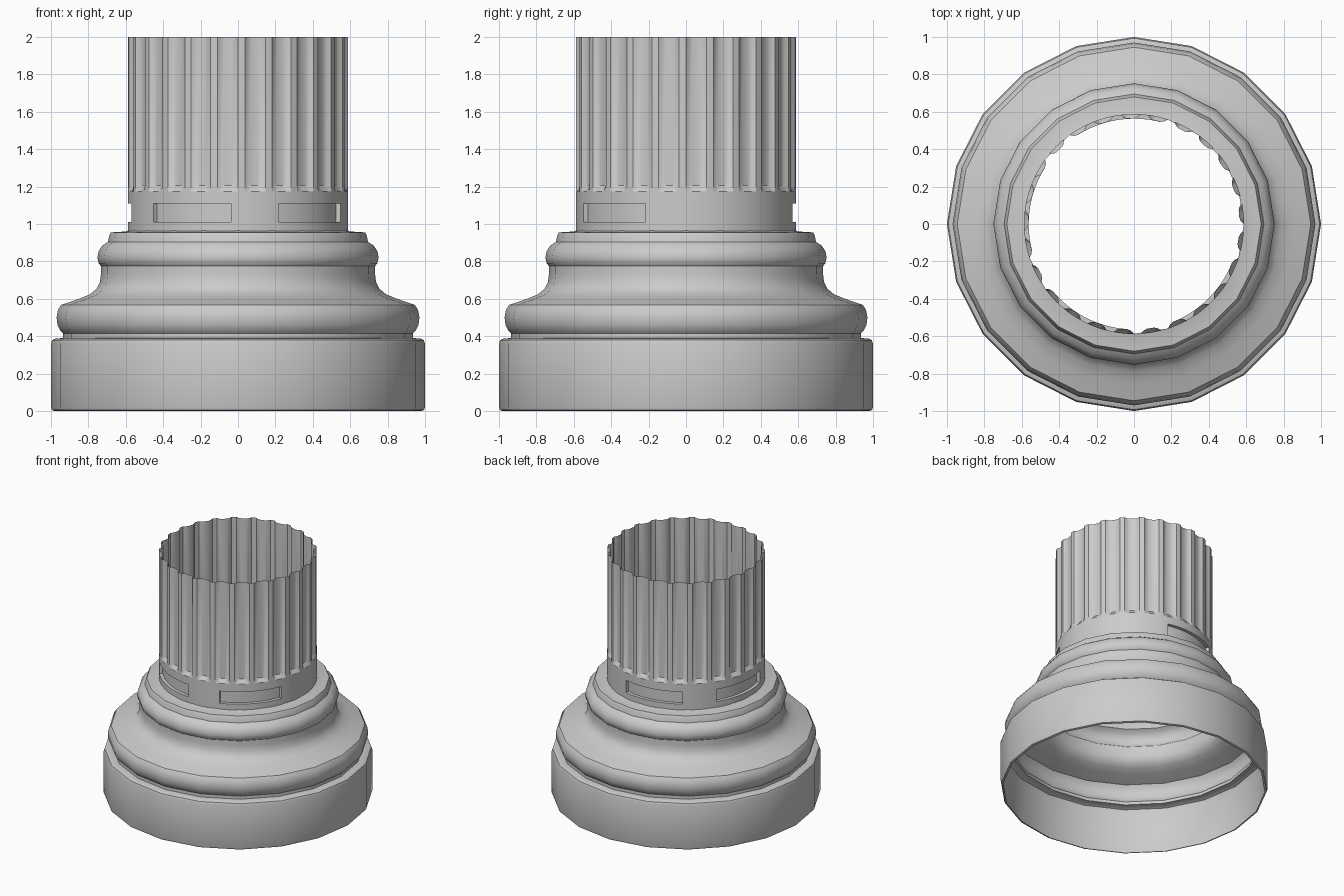
import bpy, bmesh
from math import sin, cos, radians

if "Cube" in bpy.data.objects:
    bpy.data.objects.remove(bpy.data.objects["Cube"])


def ring_mesh(name, angles, profile, radius_fn):
    """Open surface of revolution; radius_fn(column, row, r) may change the radius."""
    bm = bmesh.new()
    rows = []
    for j, (r, z) in enumerate(profile):
        row = []
        for i, a in enumerate(angles):
            rr = radius_fn(i, j, r)
            row.append(bm.verts.new((rr * cos(a), rr * sin(a), z)))
        rows.append(row)
    n = len(angles)
    grid = {}
    for j in range(len(rows) - 1):
        for i in range(n):
            k = (i + 1) % n
            grid[i, j] = bm.faces.new((rows[j][i], rows[j][k], rows[j + 1][k], rows[j + 1][i]))
    return bm, grid


def finish(bm, name, angle):
    me = bpy.data.meshes.new(name)
    bm.to_mesh(me)
    bm.free()
    ob = bpy.data.objects.new(name, me)
    bpy.context.collection.objects.link(ob)
    bpy.ops.object.select_all(action='DESELECT')
    ob.select_set(True)
    bpy.context.view_layer.objects.active = ob
    bpy.ops.object.shade_smooth_by_angle(angle=radians(angle))
    return ob


# Moulded base: 20-sided open shell
base_profile = [
    (0.98, 0.0), (0.995, 0.005), (1.0, 0.02), (1.0, 0.36), (0.993, 0.38), (0.975, 0.388),
    (0.935, 0.39), (0.935, 0.415), (0.95, 0.43), (0.965, 0.46), (0.97, 0.50), (0.963, 0.54),
    (0.945, 0.568), (0.85, 0.60), (0.79, 0.625), (0.755, 0.655), (0.738, 0.69), (0.733, 0.73),
    (0.733, 0.775), (0.745, 0.79), (0.752, 0.82), (0.745, 0.855), (0.725, 0.885), (0.695, 0.905),
    (0.688, 0.94), (0.68, 0.955), (0.60, 0.96), (0.587, 0.965)]
bm, _ = ring_mesh("base", [radians(18 * i) for i in range(20)], base_profile, lambda i, j, r: r)
finish(bm, "moulded_base", 35)

# Fluted shaft: 25 flutes of 8 columns each, plain collar below
COLS, DEPTH = 200, 0.024
STEP = 360 / COLS
FLUTE = [0, 0, 0.75, 1, 1, 1, 0.75, 0]
shaft_profile = [(0.588, 0.955), (0.588, 1.01), (0.588, 1.11), (0.588, 1.175),
                 (0.588, 1.205), (0.588, 2.0)]


def flute_radius(i, j, r):
    return r - DEPTH * FLUTE[(i + 25) % 8] if j >= 4 else r


bm, grid = ring_mesh("shaft", [radians(STEP * i) for i in range(COLS)], shaft_profile, flute_radius)

# Five recessed panels around the collar
for p in range(5):
    faces = [grid[(2 + 40 * p + c) % COLS, 1] for c in range(26)]
    bmesh.ops.inset_region(bm, faces=faces, thickness=0.001, depth=-0.025,
                           use_even_offset=True, use_boundary=True)
finish(bm, "fluted_shaft", 25)
